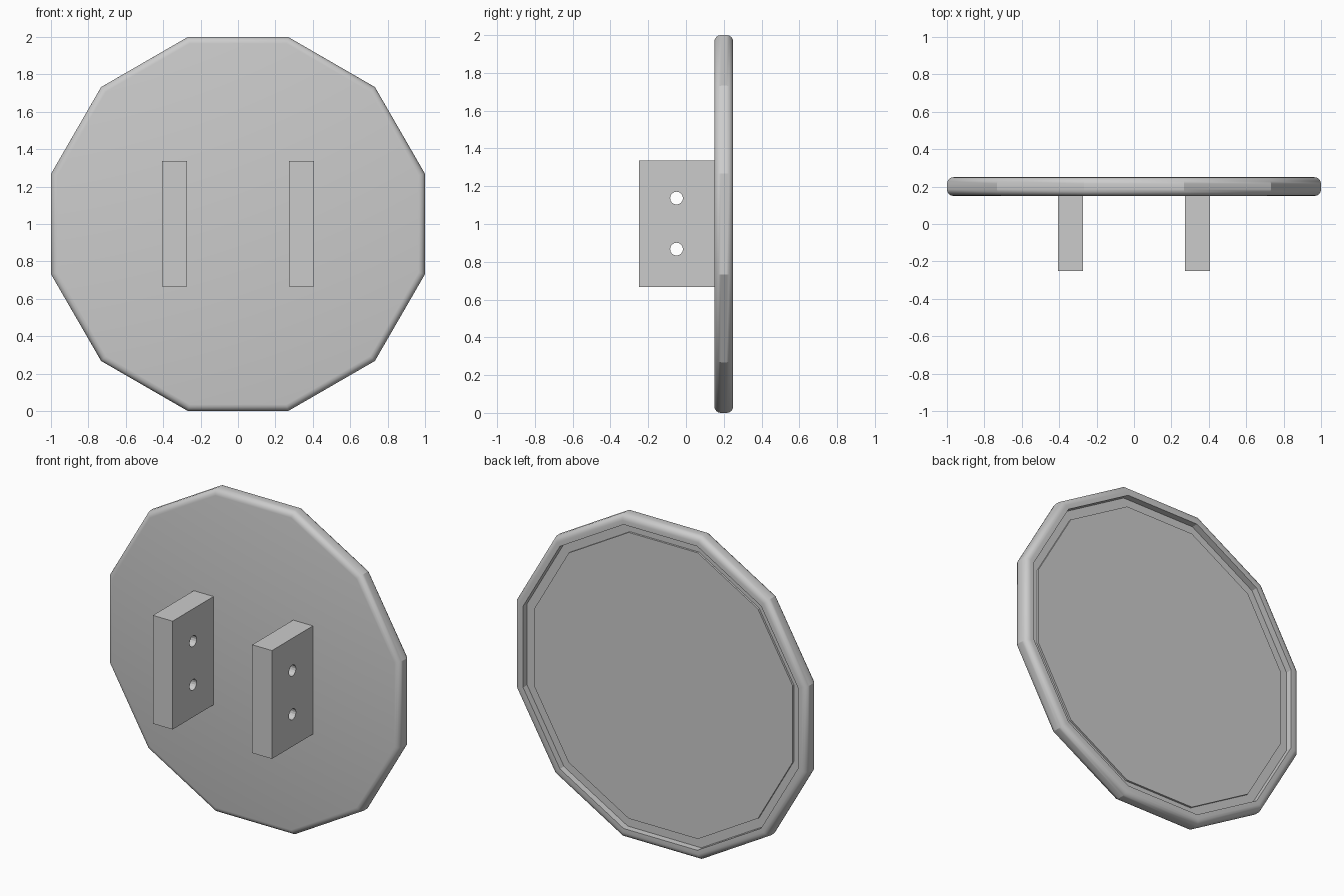
import bpy, bmesh, math
from mathutils import Matrix

cube = bpy.data.objects.get("Cube")
if cube:
    bpy.data.objects.remove(cube)

SIDES = 12
CENTRE_Z = 1.0

grey = bpy.data.materials.new("plain grey")
grey.use_nodes = True
colour = (0.6, 0.6, 0.6, 1)
grey.diffuse_color = colour
grey.node_tree.nodes["Principled BSDF"].inputs["Base Color"].default_value = colour


def make_object(name, bm):
    bmesh.ops.recalc_face_normals(bm, faces=bm.faces)
    mesh = bpy.data.meshes.new(name)
    bm.to_mesh(mesh)
    bm.free()
    mesh.materials.append(grey)
    obj = bpy.data.objects.new(name, mesh)
    bpy.context.collection.objects.link(obj)
    return obj


def polygon_lathe(name, profile):
    """Sweep (apothem, y) points round a twelve-sided plate and cap both ends."""
    bm = bmesh.new()
    rings = []
    for apothem, y in profile:
        radius = apothem / math.cos(math.pi / SIDES)
        angles = [(i + 0.5) * math.tau / SIDES for i in range(SIDES)]
        rings.append([bm.verts.new((radius * math.cos(a), y, CENTRE_Z + radius * math.sin(a)))
                      for a in angles])
    for a, b in zip(rings, rings[1:]):
        for i in range(SIDES):
            j = (i + 1) % SIDES
            bm.faces.new((a[i], a[j], b[j], b[i]))
    bm.faces.new(rings[0])
    bm.faces.new(rings[-1])
    return make_object(name, bm)


def rounded(y_edge, direction, size=0.035, steps=4):
    """Quarter-round points from a flat face out to the rim."""
    angles = [i * math.pi / 2 / steps for i in range(steps + 1)]
    return [(1 - size + size * math.sin(t), y_edge + direction * size * (1 - math.cos(t)))
            for t in angles]


# Plate with a rounded rim and a shallow recess in its back
profile = rounded(0.15, 1) + rounded(0.25, -1)[::-1] + [(0.94, 0.25), (0.94, 0.21)]
plate = polygon_lathe("plate", profile)

# Thin raised panel inside the recess
polygon_lathe("back_panel", [(0.885, 0.205), (0.885, 0.222)])

# Two mounting blocks, each drilled through twice
for side, name in ((1, "left_block"), (-1, "right_block")):
    bm = bmesh.new()
    bmesh.ops.create_cube(bm, size=1, matrix=Matrix.Translation((side * 0.34, -0.049, 1.002))
                          @ Matrix.Diagonal((0.135, 0.402, 0.67, 1)))
    block = make_object(name, bm)

    bm = bmesh.new()
    for z in (0.867, 1.137):
        bmesh.ops.create_cone(bm, cap_ends=True, segments=16, radius1=0.034, radius2=0.034, depth=0.4,
                              matrix=Matrix.Translation((side * 0.34, -0.05, z))
                              @ Matrix.Rotation(math.pi / 2, 4, "Y"))
    drill = make_object(name + "_drill", bm)
    drill.hide_render = True
    drill.hide_set(True)

    cut = block.modifiers.new("bolt holes", "BOOLEAN")
    cut.operation = "DIFFERENCE"
    cut.solver = "EXACT"
    cut.object = drill

# Smooth the rounded rim while keeping corners crisp
bpy.ops.object.select_all(action="DESELECT")
plate.select_set(True)
bpy.context.view_layer.objects.active = plate
bpy.ops.object.shade_smooth_by_angle(angle=math.radians(28))
